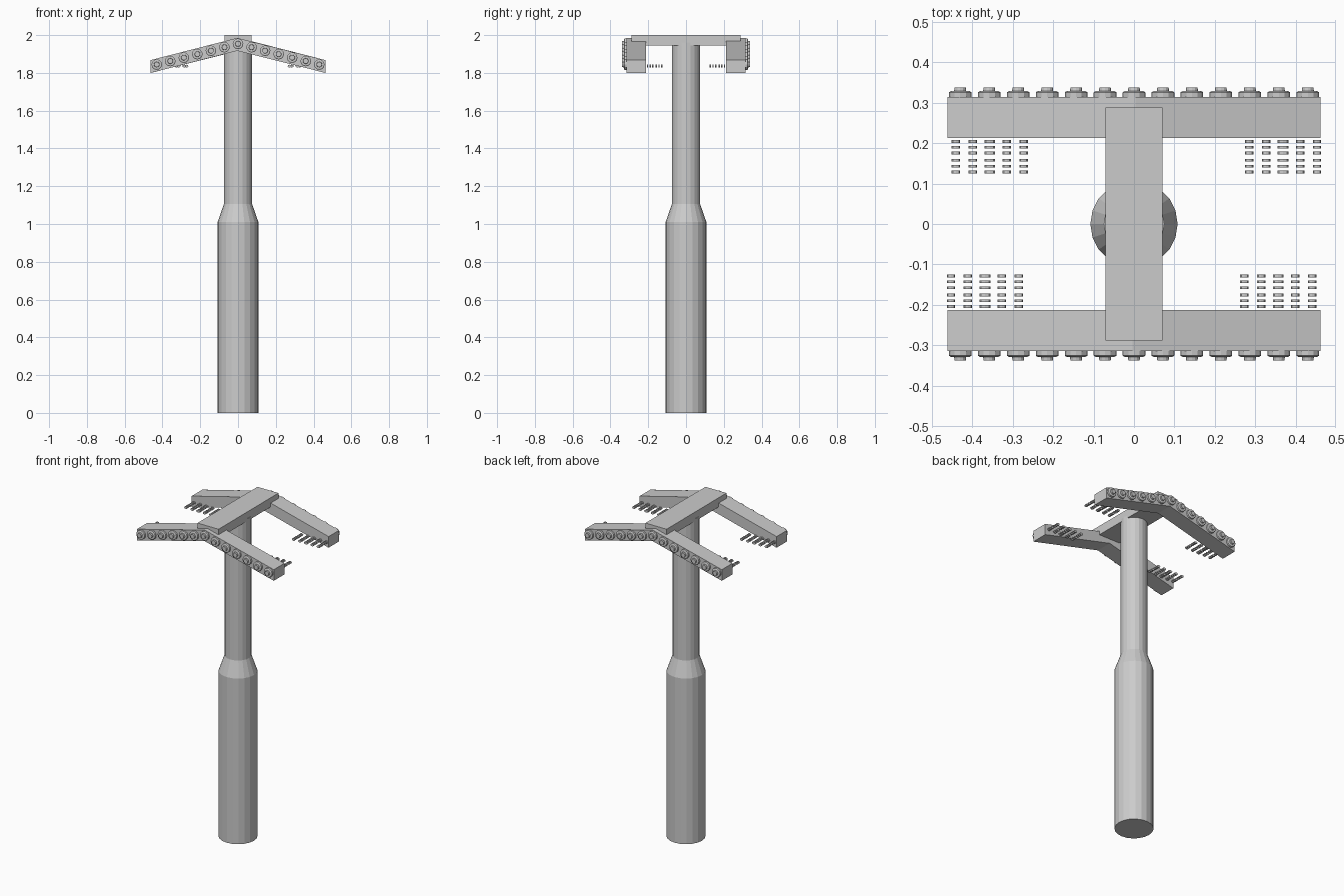
import bpy, bmesh, math
from mathutils import Matrix

if "Cube" in bpy.data.objects:
    bpy.data.objects.remove(bpy.data.objects["Cube"])


def finish(name, bm):
    bmesh.ops.recalc_face_normals(bm, faces=bm.faces)
    me = bpy.data.meshes.new(name)
    bm.to_mesh(me)
    bm.free()
    ob = bpy.data.objects.new(name, me)
    bpy.context.collection.objects.link(ob)
    return ob


def lathe(bm, profile, n, mat=Matrix.Identity(4)):
    """Closed solid of revolution about local z from (radius, height) pairs."""
    rings = [[bm.verts.new(mat @ Matrix.Rotation(2 * math.pi * i / n, 4, 'Z')
              @ Matrix.Translation((r, 0, z)).to_translation())
              for i in range(n)] for r, z in profile]
    for a, b in zip(rings, rings[1:]):
        for i in range(n):
            j = (i + 1) % n
            bm.faces.new((a[i], a[j], b[j], b[i]))
    bm.faces.new(rings[0][::-1])
    bm.faces.new(rings[-1])


# Handle: thick grip, tapered collar and slimmer shaft
bm = bmesh.new()
lathe(bm, [(0.108, 0), (0.108, 1.01), (0.075, 1.105), (0.075, 1.96)], 20)
finish("handle", bm)

# Cross bar on top of the shaft
bm = bmesh.new()
bmesh.ops.create_cube(bm, size=1, matrix=Matrix.Translation((0, 0, 1.972))
                      @ Matrix.Diagonal((0.142, 0.578, 0.056, 1)))
finish("cross_bar", bm)

FORWARD = Matrix.Rotation(math.pi / 2, 4, 'X')   # local z -> -y
for side, turn in (("front", 0), ("back", math.pi)):
    spin = Matrix.Rotation(turn, 4, 'Z')

    # Bent arm: chevron profile extruded in depth
    bm = bmesh.new()
    prof = [(-0.462, 1.80), (-0.004, 1.917), (0.462, 1.80),
            (0.462, 1.868), (-0.004, 1.985), (-0.462, 1.868)]
    ends = [[bm.verts.new(spin @ Matrix.Translation((x, y, z)).to_translation())
             for x, z in prof] for y in (-0.315, -0.213)]
    bm.faces.new(ends[0])
    bm.faces.new(ends[1][::-1])
    for i in range(6):
        j = (i + 1) % 6
        bm.faces.new((ends[0][i], ends[0][j], ends[1][j], ends[1][i]))
    finish(side + "_arm", bm)

    # Stepped round buttons along the outer face
    bm = bmesh.new()
    for i in range(-6, 7):
        x = i * 0.0717
        z = 1.954 - abs(x) * 0.255
        lathe(bm, [(0.028, -0.005), (0.028, 0.012), (0.023, 0.015),
                   (0.015, 0.015), (0.014, 0.024)], 12,
              spin @ Matrix.Translation((x, -0.314, z)) @ FORWARD)
    finish(side + "_buttons", bm)

    # Rows of small floating discs behind the arm tips
    bm = bmesh.new()
    for start in (-0.453, 0.273):
        for c in range(5):
            w = 0.0135 if c == 2 else 0.0105
            for y in (-0.204, -0.190, -0.176, -0.158, -0.143, -0.129):
                lathe(bm, [(1, -0.0035), (1, 0.0035)], 8,
                      spin @ Matrix.Translation((start + c * 0.042, y, 1.836))
                      @ FORWARD @ Matrix.Diagonal((w, 0.0075, 1, 1)))
    finish(side + "_discs", bm)
